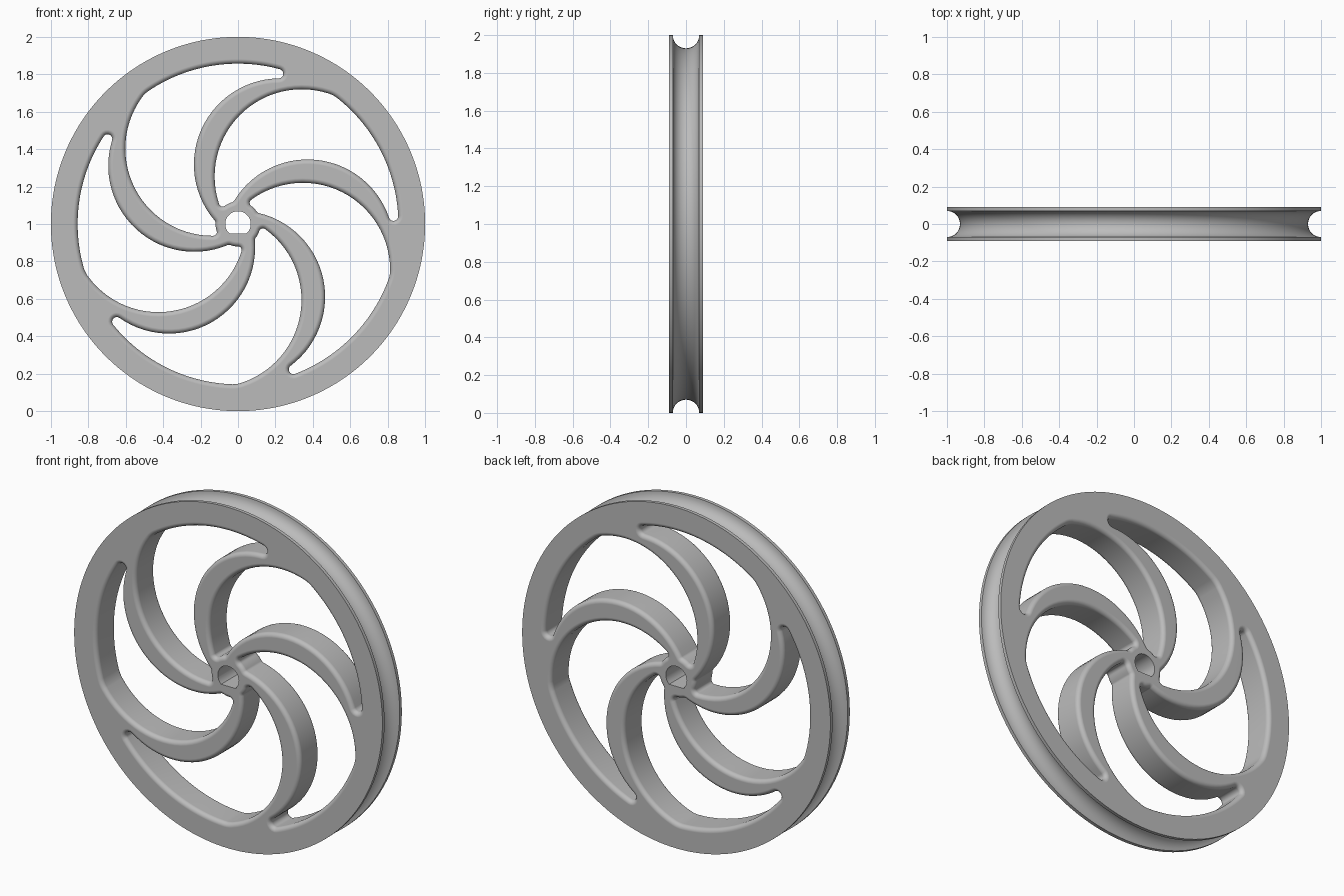
import bpy
import bmesh
import math
from mathutils import Vector, Matrix

cube = bpy.data.objects.get("Cube")
if cube:
    bpy.data.objects.remove(cube, do_unlink=True)

HALF = 0.09      # half the wheel's thickness
GROOVE = 0.07    # radius of the belt groove
FILLET = 0.025   # rounding on the window edges
SPOKES = 5

grey = bpy.data.materials.new("plain grey")
grey.use_nodes = True
grey.diffuse_color = (0.5, 0.5, 0.5, 1)
grey.node_tree.nodes["Principled BSDF"].inputs["Base Color"].default_value = (0.5, 0.5, 0.5, 1)


def loft(bm, rings):
    """Skin closed rings of points and cap both ends."""
    loops = [[bm.verts.new(p) for p in ring] for ring in rings]
    n = len(loops[0])
    for a, b in zip(loops, loops[1:]):
        for i in range(n):
            j = (i + 1) % n
            bm.faces.new((a[i], a[j], b[j], b[i]))
    bm.faces.new(loops[0])
    bm.faces.new(loops[-1])


def make_object(name, bm):
    bmesh.ops.recalc_face_normals(bm, faces=bm.faces)
    mesh = bpy.data.meshes.new(name)
    bm.to_mesh(mesh)
    bm.free()
    obj = bpy.data.objects.new(name, mesh)
    bpy.context.collection.objects.link(obj)
    mesh.materials.append(grey)
    return obj


def circle_meet(c1, r1, c2, r2, side):
    """Where two circles cross, left (+1) or right (-1) of the line c1 to c2."""
    d = c2 - c1
    along = (r1 * r1 - r2 * r2 + d.length_squared) / (2 * d.length)
    up = math.sqrt(max(r1 * r1 - along * along, 0))
    u = d.normalized()
    return c1 + u * along + Vector((-u.y, u.x)) * up * side


def arc(centre, radius, start, end, steps):
    """Points on the shorter arc, running from the direction of start to end."""
    a = math.atan2(start.y - centre.y, start.x - centre.x)
    b = math.atan2(end.y - centre.y, end.x - centre.x)
    sweep = (b - a + math.pi) % (2 * math.pi) - math.pi
    return [centre + radius * Vector((math.cos(a + sweep * i / steps),
                                      math.sin(a + sweep * i / steps)))
            for i in range(steps)]


def window_outline():
    """Four big arcs joined by tangent corner arcs; bend -1 encloses, +1 pushes in."""
    origin = Vector((0, 0))
    sides = [(Vector((0.341, 0.254)), 0.466, -1),   # edge of the spoke behind
             (origin, 0.857, -1),                   # inside of the rim
             (Vector((0.372, -0.115)), 0.46, 1),    # edge of the spoke ahead
             (origin, 0.12, 1)]                     # hub
    corners = [(0.15, -1), (0.025, 1), (0.02, -1), (0.02, 1)]
    hints = [Vector((0.49, 0.68)), Vector((0.82, 0.07)),
             Vector((-0.03, 0.13)), Vector((-0.1, 0.1))]
    fillets = []
    for i, (r, _) in enumerate(corners):
        c1, r1, b1 = sides[i]
        c2, r2, b2 = sides[(i + 1) % 4]
        options = [circle_meet(c1, r1 + b1 * r, c2, r2 + b2 * r, s) for s in (1, -1)]
        fillets.append((min(options, key=lambda p: (p - hints[i]).length), r))

    def touch(side, fillet):
        c, r, _ = side
        return c + (fillet[0] - c).normalized() * r

    points = []
    for i, side in enumerate(sides):
        start, end = touch(side, fillets[i - 1]), touch(side, fillets[i])
        points += arc(side[0], side[1], start, end, 6 if i == 3 else 28)
        nxt = touch(sides[(i + 1) % 4], fillets[i])
        points += arc(fillets[i][0], fillets[i][1], end, nxt, 8)
    return points


def grow(points, amount):
    """Offset a clockwise outline outward."""
    result = []
    for i, p in enumerate(points):
        t = (points[(i + 1) % len(points)] - points[i - 1]).normalized()
        result.append(p + Vector((-t.y, t.x)) * amount)
    return result


# Wheel body: a disc turned about y with a half-round belt groove
profile = [(1, -HALF)]
for i in range(17):
    a = math.pi * i / 16
    profile.append((1 - GROOVE * math.sin(a), -GROOVE * math.cos(a)))
profile.append((1, HALF))
turns = [2 * math.pi * i / 160 for i in range(160)]
bm = bmesh.new()
loft(bm, [[(r * math.cos(t), y, r * math.sin(t)) for t in turns] for r, y in profile])
wheel = make_object("spoked_wheel", bm)

# Window cutters: flared at both faces so the spoke edges come out rounded
half_layers = []
for i in range(7):
    a = math.pi / 2 * i / 6
    half_layers.append((HALF - FILLET + FILLET * math.sin(a), FILLET * (1 - math.cos(a))))
half_layers.append((HALF + 0.02, FILLET))
layers = [(-y, off) for y, off in reversed(half_layers)] + half_layers
outline = window_outline()
bm = bmesh.new()
for k in range(SPOKES):
    turn = Matrix.Rotation(2 * math.pi * k / SPOKES, 3, 'Y')
    loft(bm, [[turn @ Vector((p.x, y, p.y)) for p in grow(outline, off)]
              for y, off in layers])

# Axle hole cutter: round with a flat at the bottom
flat = math.asin(0.05 / 0.068)
ring = [-flat + (math.pi + 2 * flat) * i / 40 for i in range(41)]
loft(bm, [[(0.068 * math.cos(a), y, 0.068 * math.sin(a)) for a in ring]
          for y in (-HALF - 0.02, HALF + 0.02)])
cutter = make_object("window_cutter", bm)
cutter.hide_render = True

# Cut the wheel, then shade it
cut = wheel.modifiers.new("windows", 'BOOLEAN')
cut.operation = 'DIFFERENCE'
cut.solver = 'EXACT'
cut.object = cutter
for obj in bpy.context.selected_objects:
    obj.select_set(False)
bpy.context.view_layer.objects.active = wheel
wheel.select_set(True)
bpy.ops.object.modifier_apply(modifier=cut.name)
bpy.data.objects.remove(cutter, do_unlink=True)
wheel.location.z = 1
bpy.ops.object.shade_smooth_by_angle(angle=math.radians(35))
weights = wheel.modifiers.new("flat faces", 'WEIGHTED_NORMAL')
weights.keep_sharp = True
